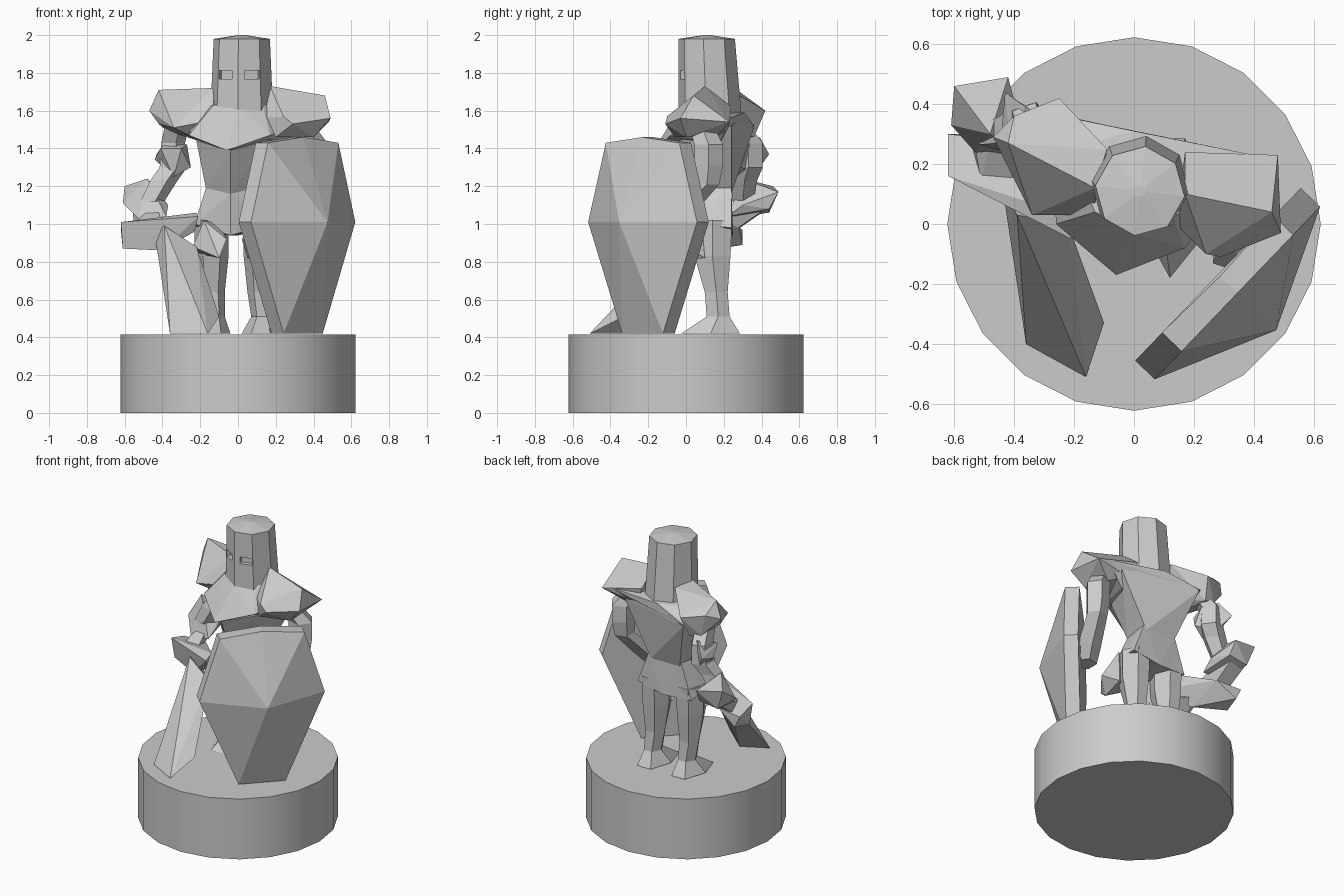
import bpy, bmesh, math
from mathutils import Vector

CM = 0.01  # part coordinates below are written in hundredths

cube = bpy.data.objects.get("Cube")
if cube:
    bpy.data.objects.remove(cube, do_unlink=True)

stone = bpy.data.materials.new("stone_grey")
stone.use_nodes = True
GREY = (0.6, 0.6, 0.6, 1)
stone.diffuse_color = GREY
stone.node_tree.nodes["Principled BSDF"].inputs["Base Color"].default_value = GREY


def finish(name, bm):
    """Turn a bmesh into a named, flat shaded object."""
    bmesh.ops.recalc_face_normals(bm, faces=bm.faces)
    mesh = bpy.data.meshes.new(name)
    bm.to_mesh(mesh)
    bm.free()
    mesh.materials.append(stone)
    obj = bpy.data.objects.new(name, mesh)
    bpy.context.collection.objects.link(obj)
    return obj


def hull(name, points):
    """Faceted solid wrapped around a few corner points."""
    bm = bmesh.new()
    for point in points:
        bm.verts.new(Vector(point) * CM)
    result = bmesh.ops.convex_hull(bm, input=bm.verts)
    spare = {v for v in result["geom_interior"] + result["geom_unused"]
             if isinstance(v, bmesh.types.BMVert)}
    bmesh.ops.delete(bm, geom=list(spare), context="VERTS")
    return finish(name, bm)


def loft(name, rings, sides=6, turn=0.0):
    """Skin stacked level rings, each given as x, y, z, x radius, y radius."""
    bm = bmesh.new()
    loops = []
    for x, y, z, rx, ry in rings:
        loop = []
        for i in range(sides):
            a = turn + math.tau * i / sides
            corner = Vector((x + rx * math.cos(a), y + ry * math.sin(a), z))
            loop.append(bm.verts.new(corner * CM))
        loops.append(loop)
    for low, high in zip(loops, loops[1:]):
        for i in range(sides):
            j = (i + 1) % sides
            bm.faces.new((low[i], low[j], high[j], high[i]))
    bm.faces.new(loops[0])
    bm.faces.new(loops[-1])
    return finish(name, bm)


# Round plinth
base = loft("plinth", [(0, 0, 0, 62.3, 62.3), (0, 0, 41.5, 62.3, 62.3)], sides=20,
            turn=math.pi / 2)
bpy.ops.object.select_all(action="DESELECT")
base.select_set(True)
bpy.context.view_layer.objects.active = base
bpy.ops.object.shade_smooth_by_angle(angle=math.radians(30))

# Helmet: an eight sided barrel with a shallow crown
FRONT = math.radians(-97)
helmet = loft("helmet", [(2, 13, 152, 17, 17), (2, 11, 198, 15, 15),
                         (2, 11, 200, 2, 2)], sides=8, turn=FRONT)


def cut_eye(side):
    """Sink one eye slit into the helmet face beside the front ridge."""
    angle = FRONT + side * math.radians(22.5)
    outward = Vector((math.cos(angle), math.sin(angle), 0))
    along = Vector((-outward.y, outward.x, 0)) * side
    centre = Vector((0.02, 0.12, 1.79)) + outward * 0.145 + along * 0.015
    bpy.ops.mesh.primitive_cube_add(size=1, location=centre,
                                    rotation=(0, 0, angle + math.pi / 2))
    cutter = bpy.context.object
    cutter.name = "eye_cutter"
    cutter.scale = (0.08, 0.05, 0.045)
    cutter.hide_render = True
    slit = helmet.modifiers.new("eye_slit", "BOOLEAN")
    slit.operation = "DIFFERENCE"
    slit.object = cutter
    slit.solver = "EXACT"
    bpy.context.view_layer.objects.active = helmet
    bpy.ops.object.modifier_apply(modifier=slit.name)
    bpy.data.objects.remove(cutter, do_unlink=True)


for side in (-1, 1):
    cut_eye(side)

# Torso, twisted toward the sword side, with a back tapering to the waist
hull("chest", [(-13, 4, 163), (13, 2, 163), (0, -3, 162), (-6, -17, 139),
               (-26, 0, 147), (17, -8, 147), (22, 10, 160), (-22, 25, 160),
               (-24, 36, 152), (40, 23, 156), (0, 31, 159), (-27, 22, 146),
               (25, 18, 143)])
hull("abdomen", [(-4, -13, 139), (-22, 4, 144), (15, -4, 144), (-23, 36, 151),
                 (30, 24, 152), (0, 31, 157), (-17, 8, 119), (9, 4, 119),
                 (-4, -3, 116), (-12, 24, 116), (10, 24, 116)])
hull("hips", [(-17, 8, 119), (9, 4, 119), (-4, -3, 116), (-13, 24, 119),
              (12, 24, 119), (-23, 8, 100), (18, 5, 100), (-4, 0, 94),
              (-21, 24, 95), (20, 24, 98), (0, 25, 94)])

# Shoulder armour
hull("left_pauldron", [(17, 10, 173), (17, 24, 162), (46, 4, 168),
                       (49, -3, 156), (48, 23, 154), (29, -11, 153),
                       (24, -10, 157), (14, 0, 156), (40, 0, 146),
                       (20, -6, 146), (35, 16, 146), (22, 22, 150)])
hull("right_pauldron", [(-13, 12, 172), (-42, 27, 171), (-40, 36, 163),
                        (-25, 42, 160), (-9, 25, 170), (-47, 29, 160),
                        (-42, 22, 153), (-34, 3, 151), (-13, 3, 155),
                        (-26, 8, 147), (-35, 14, 160), (-28, 36, 146),
                        (-36, 35, 148)])

# Arms
loft("right_arm", [(-33, 27, 152, 7, 7), (-35, 33, 143, 7, 8),
                   (-35, 33, 130, 8, 8), (-40, 31, 123, 8, 7),
                   (-46, 30, 112, 7, 6)], sides=5)
hull("right_elbow", [(-43, 44, 137), (-36, 39, 146), (-27, 33, 142),
                     (-25, 29, 130), (-36, 37, 127), (-44, 33, 134),
                     (-41, 24, 140), (-30, 22, 140), (-34, 26, 125)])
loft("left_arm", [(35, 9, 150, 7, 7), (40, 12, 142, 8, 8),
                  (40, 12, 131, 8, 8), (40, 11, 121, 7, 7),
                  (35, -3, 106, 8, 8), (32, -9, 98, 7, 7)], sides=5)
hull("right_gauntlet", [(-60, 46, 120), (-42, 49, 117), (-41, 44, 108),
                        (-55, 44, 106), (-48, 30, 124), (-61, 33, 111),
                        (-53, 24, 103), (-38, 22, 104), (-37, 30, 110)])

# Legs with flared feet
for name, x in (("left_leg", 12), ("right_leg", -14)):
    loft(name, [(x, 13, 42, 10, 18), (x + 1, 17, 51, 6, 7),
                (x, 16, 64, 7, 7), (x, 14, 83, 9, 11),
                (x, 14, 102, 9, 12)])

# Thigh plates
hull("right_thigh_plate", [(-18, 0, 102), (-24, 2, 88), (-10, -7, 82),
                           (-6, -3, 92), (-10, 8, 100), (-20, 10, 84)])
hull("left_thigh_plate", [(10, -2, 104), (12, -18, 88), (17, -8, 80),
                          (2, 0, 92), (24, -3, 90), (19, 8, 104),
                          (20, 10, 82), (5, 8, 82)])

# Sword resting point down
hull("sword_grip", [(-56, 43, 108), (-45, 45, 110), (-45, 42, 116),
                    (-51, 14, 100), (-40, 12, 100), (-44, 16, 90),
                    (-54, 20, 92)])
hull("sword_guard", [(-62, 30, 97), (-62, 16, 101), (-61, 18, 87),
                     (-58, 30, 89), (-44, 28, 98), (-22, 3, 106),
                     (-21, -5, 104), (-23, 0, 96), (-40, 8, 86)])
hull("sword_blade", [(-44, 13, 94), (-39, 3, 99), (-22, 0, 88),
                     (-31, 8, 89), (-36, -40, 42), (-16, -51, 42),
                     (-10, -33, 51), (-19, -31, 42)])

# Shield: six sided rim, pointed boss, tilted out to the left front
ALONG = Vector((0.69, 0.72, 0))
OUT = Vector((0.72, -0.69, 0))
CENTRE = Vector((34.5, -23, 0))
corners = []
for side in (-1, 1):
    for half_width, height in ((15, 42), (40, 101), (27, 143)):
        rim = CENTRE + ALONG * side * half_width + Vector((0, 0, height))
        corners += [rim, rim - OUT * 9]
crest = CENTRE + Vector((0, 0, 146))
boss = CENTRE + OUT * 18 + Vector((0, 0, 101))
hull("shield", corners + [crest, crest - OUT * 8, boss])
